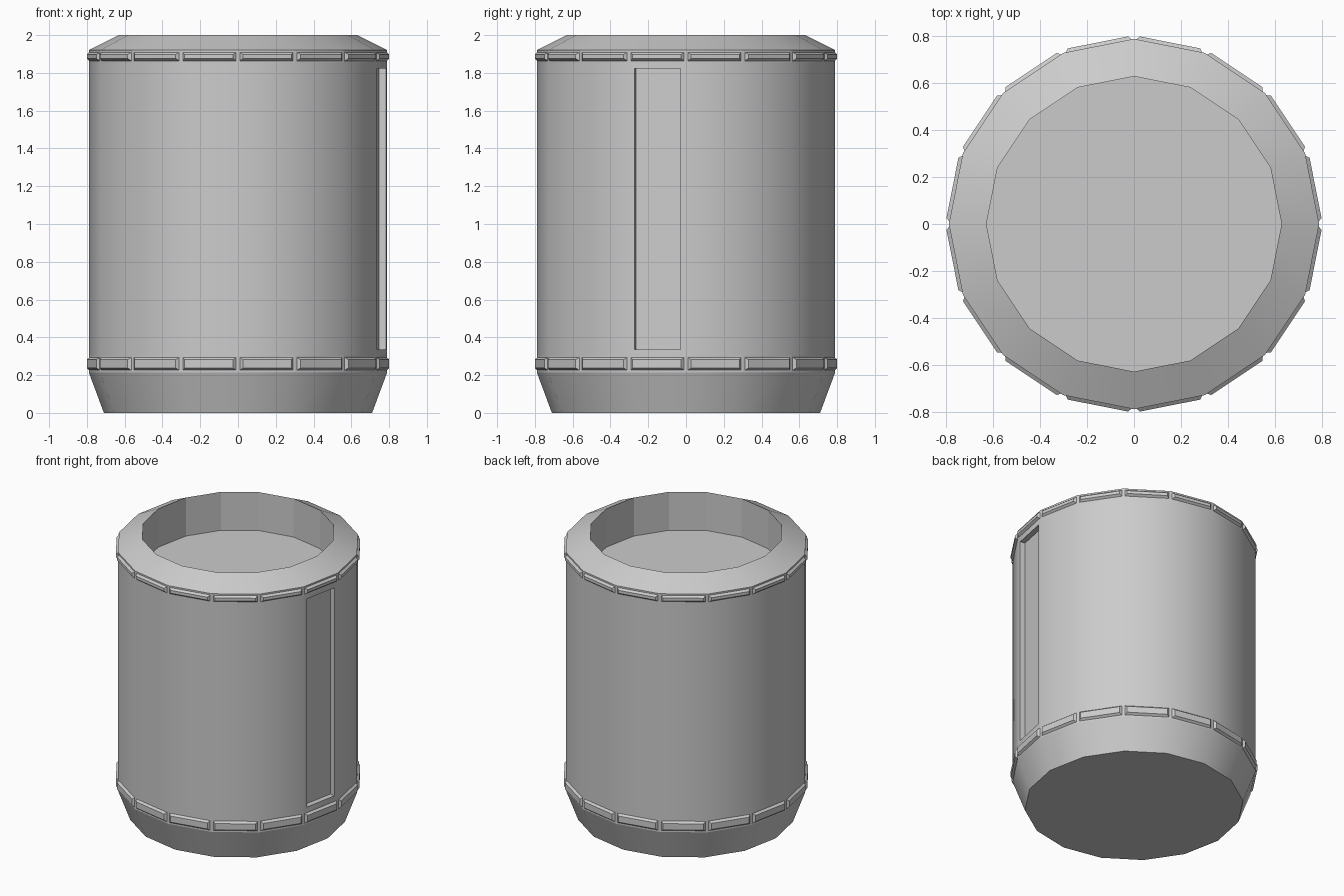
import bpy, bmesh
from math import sin, cos, tau, radians

if "Cube" in bpy.data.objects:
    bpy.data.objects.remove(bpy.data.objects["Cube"])

SIDES = 16
# lathe profile (radius, z): base, skirt, lower band, wall, upper band, rim, recess
PROFILE = [(0.71, 0), (0.79, 0.215), (0.79, 0.305), (0.79, 1.853),
           (0.79, 1.92), (0.63, 2.0), (0.63, 1.725)]

bm = bmesh.new()
rings = [[bm.verts.new((r * cos(tau * i / SIDES), r * sin(tau * i / SIDES), z))
          for i in range(SIDES)] for r, z in PROFILE]
strips = []
for a, b in zip(rings, rings[1:]):
    strips.append([bm.faces.new((a[i], a[(i + 1) % SIDES], b[(i + 1) % SIDES], b[i]))
                   for i in range(SIDES)])
bm.faces.new(rings[0][::-1])
bm.faces.new(rings[-1])
bm.normal_update()
for f in bm.faces:
    f.smooth = True
for f in strips[5]:
    f.smooth = False
# crease below the lower band
for e in bm.edges:
    if all(abs(v.co.z - 0.215) < 1e-4 for v in e.verts):
        e.smooth = False


def inset(faces, thickness, depth=0.0):
    bmesh.ops.inset_individual(bm, faces=faces, thickness=thickness, depth=depth,
                               use_even_offset=True)
    bm.normal_update()


# raised bevelled blocks on both bands
blocks = strips[1] + strips[3]
inset(blocks, 0.011)
inset(blocks, 0.012, 0.015)

# recessed slot panel on the right side
panel = [strips[2][SIDES - 1]]
inset(panel, 0.03)
inset(panel, 0.0005, -0.037)

# sharp edges wherever the surface turns strongly
for e in bm.edges:
    if len(e.link_faces) == 2 and e.calc_face_angle(0) > radians(26):
        e.smooth = False

mesh = bpy.data.meshes.new("canister_body")
bm.to_mesh(mesh)
bm.free()
obj = bpy.data.objects.new("canister_body", mesh)
bpy.context.collection.objects.link(obj)
